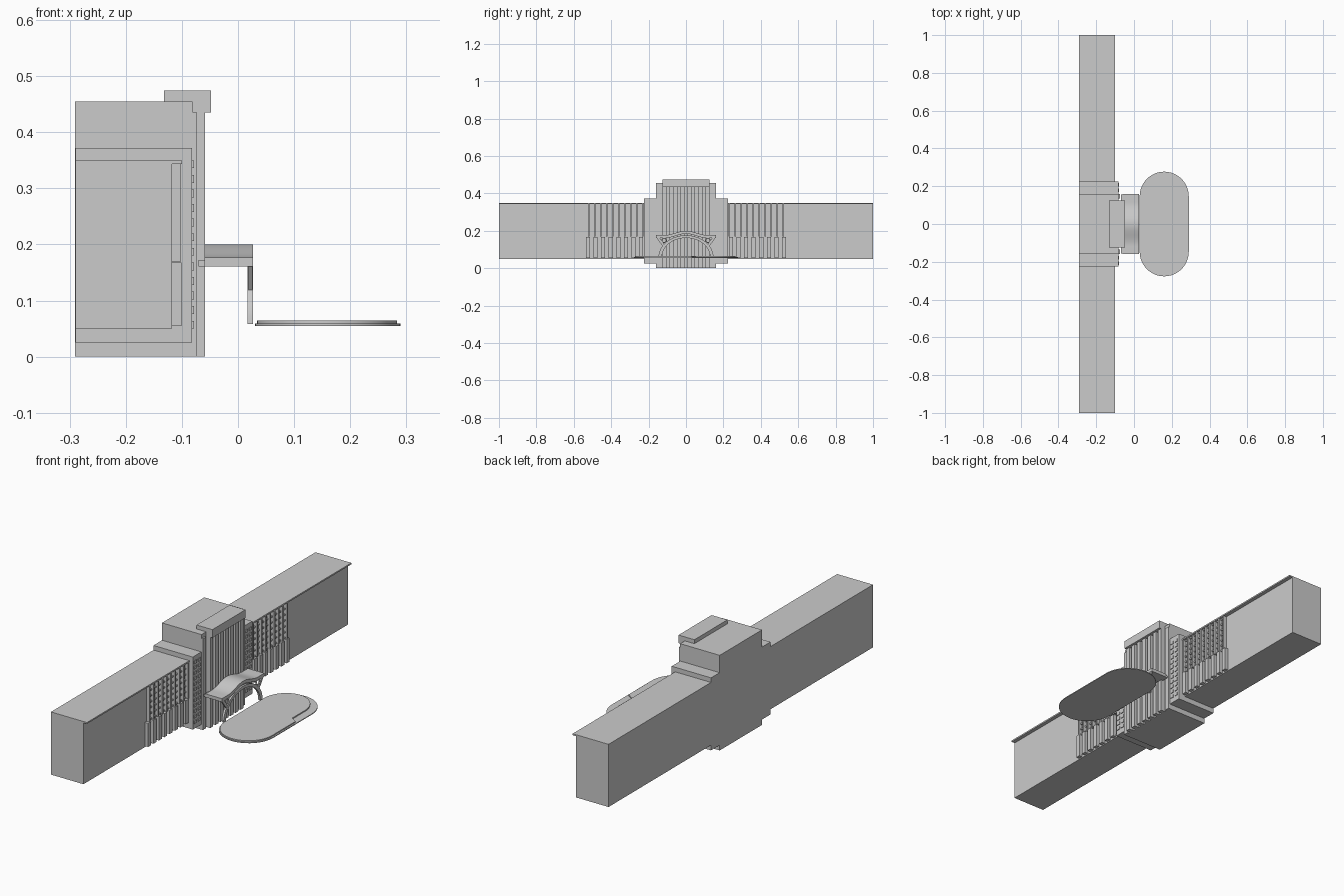
import bpy, bmesh, math
from mathutils import Vector

if "Cube" in bpy.data.objects:
    bpy.data.objects.remove(bpy.data.objects["Cube"])


def add_boxes(bm, boxes):
    for x0, x1, y0, y1, z0, z1 in boxes:
        vs = bmesh.ops.create_cube(bm, size=1)["verts"]
        for v in vs:
            v.co = Vector(((x0 + x1) / 2 + v.co.x * (x1 - x0),
                           (y0 + y1) / 2 + v.co.y * (y1 - y0),
                           (z0 + z1) / 2 + v.co.z * (z1 - z0)))


def finish(name, bm, smooth=False):
    bmesh.ops.recalc_face_normals(bm, faces=bm.faces[:])
    me = bpy.data.meshes.new(name)
    bm.to_mesh(me)
    bm.free()
    ob = bpy.data.objects.new(name, me)
    bpy.context.collection.objects.link(ob)
    if smooth:
        bpy.ops.object.select_all(action='DESELECT')
        ob.select_set(True)
        bpy.context.view_layer.objects.active = ob
        bpy.ops.object.shade_smooth_by_angle(angle=math.radians(35))
    return ob


def boxes(name, items):
    bm = bmesh.new()
    add_boxes(bm, items)
    return finish(name, bm)


def prism(name, pts, offset):
    """Extrude a closed 3D outline along an offset."""
    bm = bmesh.new()
    f = bm.faces.new([bm.verts.new(p) for p in pts])
    top = bmesh.ops.extrude_face_region(bm, geom=[f], use_keep_orig=True)["geom"]
    bmesh.ops.translate(bm, vec=offset,
                        verts=[g for g in top if isinstance(g, bmesh.types.BMVert)])
    return finish(name, bm, True)


# Main masses, stepping up toward the centre
boxes("wings", [(-0.29, -0.118, -1, 1, 0.05, 0.35)])
boxes("roof_eave", [(-0.118, -0.10, -1, 1, 0.343, 0.35)])
boxes("shoulder_block", [(-0.29, -0.082, -0.225, 0.225, 0.025, 0.372)])
boxes("central_tower", [(-0.2905, -0.081, -0.16, 0.16, 0.0, 0.455)])
boxes("parapet_panel", [(-0.132, -0.048, -0.125, 0.125, 0.435, 0.474)])

# Vertical fins on the tower front
n = 7
boxes("tower_fins", [(-0.082, -0.059, y - 0.011, y + 0.011, 0.0, 0.436)
                     for y in (-0.114 + 0.228 * i / (n - 1) for i in range(n))])
boxes("tower_corner_piers", [(-0.082, -0.074, s * 0.147 - 0.012, s * 0.147 + 0.012, 0, 0.436)
                             for s in (-1, 1)])

# Stacked small windows beside the tower
boxes("shoulder_windows", [(-0.083, -0.0785, s * y - 0.009, s * y + 0.009, z, z + 0.014)
                           for s in (-1, 1) for y in (0.178, 0.208)
                           for z in (0.05 + 0.026 * k for k in range(12))])

for s, side in ((-1, "left"), (1, "right")):
    # Window lattice: deep mullions and shallower rails
    grid = []
    for i in range(10):
        y = s * (0.23 + 0.29 * i / 9)
        grid.append((-0.119, -0.102, y - 0.004, y + 0.004, 0.17, 0.344))
    for k in range(7):
        z = 0.173 + 0.167 * k / 6
        grid.append((-0.119, -0.111, min(s * 0.227, s * 0.523), max(s * 0.227, s * 0.523),
                     z - 0.0035, z + 0.0035))
    boxes(side + "_window_lattice", grid)
    # Ground floor pilasters
    boxes(side + "_pilasters", [(-0.119, -0.101, s * y - 0.011, s * y + 0.011, 0.055, 0.168)
                                for y in (0.24 + 0.284 * i / 7 for i in range(8))])

# Canopy: humped sheet with flat ends
def canopy_z(y):
    return 0.1885 + 0.0115 * math.cos(math.pi * min(abs(y) / 0.115, 1))

ys = [-0.16 + 0.01 * i for i in range(33)]
outline = [(-0.06, y, canopy_z(y)) for y in ys]
outline += [(-0.06, y, canopy_z(y) - 0.016) for y in reversed(ys)]
prism("canopy_sheet", outline, (0.087, 0, 0))
boxes("canopy_end_beams", [(-0.07, 0.024, min(s * 0.125, s * 0.157), max(s * 0.125, s * 0.157),
                            0.161, 0.172) for s in (-1, 1)])

# Arched support under the canopy front
def arc(a, b, rev=False):
    t = [math.pi * i / 32 for i in range(33)]
    return [(0.017, a * math.cos(u), 0.058 + b * math.sin(u)) for u in (t[::-1] if rev else t)]

prism("canopy_arch", arc(0.147, 0.118) + arc(0.129, 0.104, True), (0.01, 0, 0))

# Slanted braces and ring ornaments at the arch shoulders
for s, side in ((-1, "left"), (1, "right")):
    prism(side + "_canopy_brace",
          [(0.018, s * y, z) for y, z in ((0.108, 0.115), (0.12, 0.11), (0.157, 0.162), (0.142, 0.164))],
          (0.008, 0, 0))
    bpy.ops.mesh.primitive_torus_add(major_radius=0.012, minor_radius=0.003,
                                     major_segments=20, minor_segments=6,
                                     location=(0.022, s * 0.117, 0.149),
                                     rotation=(0, math.pi / 2, 0))
    bpy.context.object.name = side + "_ring_ornament"
    bpy.ops.object.shade_smooth_by_angle()

# Forecourt: stadium base with a raised island notched on one side
def half(r, sy, straight, rmax=None):
    """Half-circle end; sy=+1 goes right to left over +y, -1 left to right under -y."""
    out = []
    for i in range(25):
        t = math.pi * i / 24
        out.append((0.16 + sy * r * math.cos(t), sy * (straight + r * math.sin(t))))
    return out

base = half(0.13, 1, 0.147) + half(0.13, -1, 0.147)
prism("forecourt_base", [(x, y, 0.055) for x, y in base], (0, 0, 0.004))

island = [(0.283, 0.03), (0.252, 0.05)]
for i in range(25):
    t = math.pi * i / 24
    island.append((0.143 + 0.109 * math.cos(t), 0.147 + 0.118 * math.sin(t)))
island += [(0.034, -0.147)]
for i in range(1, 25):
    t = math.pi * i / 24
    island.append((0.1585 - 0.1245 * math.cos(t), -0.147 - 0.125 * math.sin(t)))
prism("forecourt_island", [(x, y, 0.0585) for x, y in island], (0, 0, 0.006))
